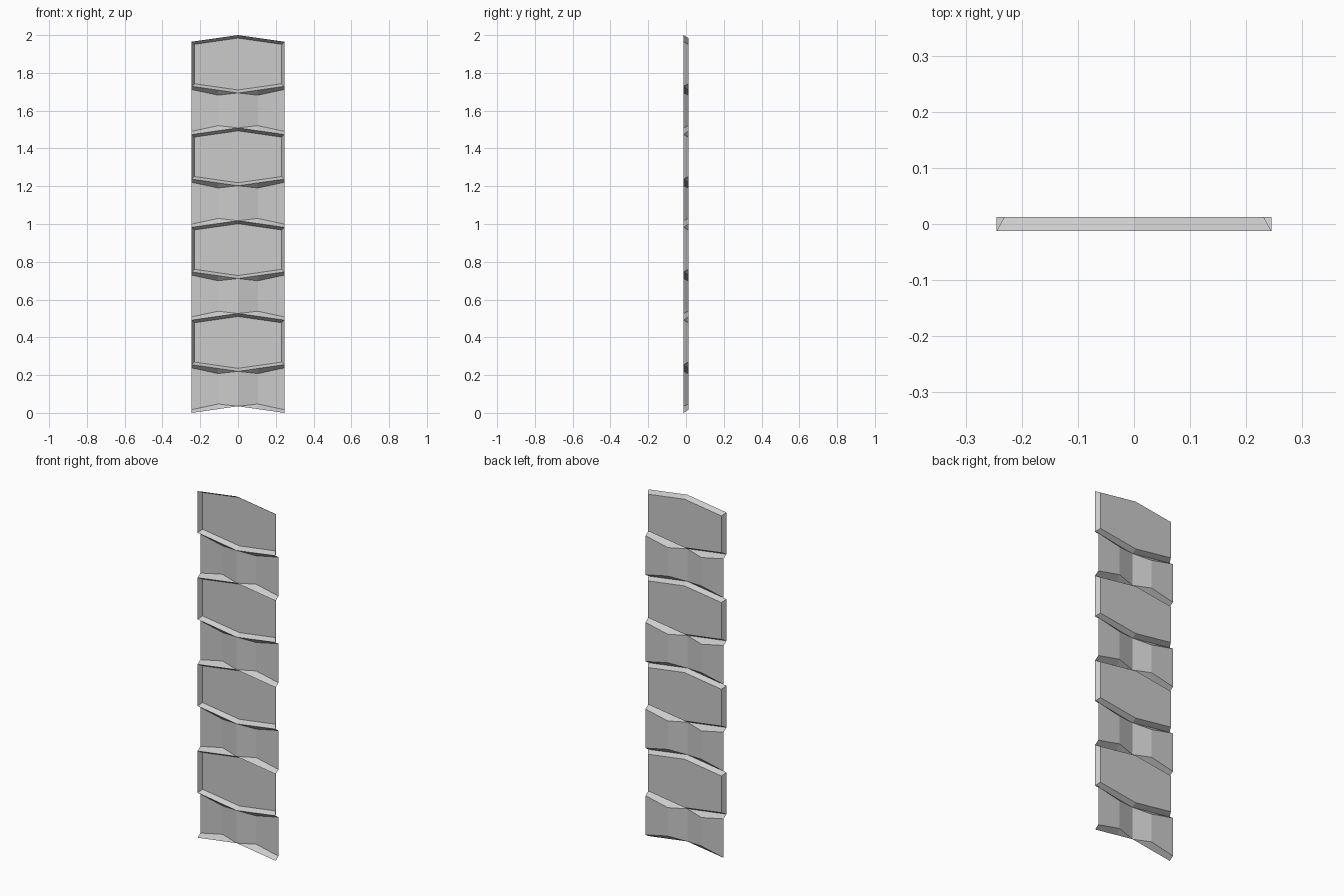
import bpy
import bmesh

cube = bpy.data.objects.get("Cube")
if cube:
    bpy.data.objects.remove(cube)

W = 0.245        # half width
FOLD = 0.105     # x of the fold in the folded panels
D = 0.0125       # half depth
PEAK = 0.035     # rise of the chevron edges
PITCH = 0.49125  # spacing of the repeats
RIDGE = 0.22     # height of the folded panel
INSET = 0.016    # rim width of the recess

grey = bpy.data.materials.new("grey")
grey.use_nodes = True
colour = (0.6, 0.6, 0.6, 1)
grey.diffuse_color = colour
grey.node_tree.nodes["Principled BSDF"].inputs["Base Color"].default_value = colour


def chevron(x, peak=PEAK):
    """Height of a chevron edge at x, peaking in the middle."""
    return peak * (1 - x / W)


def half_sheet(name, faces):
    """Thin sheet for the +x half, mirrored and repeated upwards."""
    bm = bmesh.new()
    for points in faces:
        bm.faces.new([bm.verts.new(p) for p in points])
    bmesh.ops.remove_doubles(bm, verts=bm.verts, dist=1e-5)
    mesh = bpy.data.meshes.new(name)
    bm.to_mesh(mesh)
    bm.free()
    mesh.materials.append(grey)
    obj = bpy.data.objects.new(name, mesh)
    bpy.context.collection.objects.link(obj)
    mirror = obj.modifiers.new("mirror", "MIRROR")
    mirror.use_axis[0] = True
    array = obj.modifiers.new("repeat", "ARRAY")
    array.count = 4
    array.use_relative_offset = False
    array.use_constant_offset = True
    array.constant_offset_displace = (0, 0, PITCH)


def top_ridge(x):
    return PITCH + chevron(x)


def mid_ridge(x):
    return RIDGE + PEAK - chevron(x)


# Recessed panel: back plate with sloping rims out to the front outline
inner = W - 0.014
rim = [(0, -D, mid_ridge(0)), (W, -D, mid_ridge(W)),
       (W, -D, top_ridge(W)), (0, -D, top_ridge(0))]
plate = [(0, D, mid_ridge(0) + INSET), (inner, D, mid_ridge(inner) + INSET),
         (inner, D, top_ridge(inner) - INSET), (0, D, top_ridge(0) - INSET)]
rims = [[rim[i], rim[i + 1], plate[i + 1], plate[i]] for i in range(3)]
half_sheet("recessed_panel", [plate] + rims)

# Folded panel: flat wings set back, folding forward to the centre line
columns = [(0, -D, 0), (FOLD, D, 0.027), (W, D, 0.017)]
front_low = [(x, -D, chevron(x)) for x, y, s in columns]
front_high = [(x, -D, mid_ridge(x)) for x, y, s in columns]
low = [(x, y, chevron(x) + s) for x, y, s in columns]
high = [(x, y, mid_ridge(x) - s) for x, y, s in columns]
wings = [[low[i], low[i + 1], high[i + 1], high[i]] for i in range(2)]
ledges = []
for edge, back in ((front_low, low), (front_high, high)):
    ledges.append([edge[0], edge[1], back[1]])
    ledges.append([edge[1], edge[2], back[2], back[1]])
half_sheet("folded_panel", wings + ledges)
